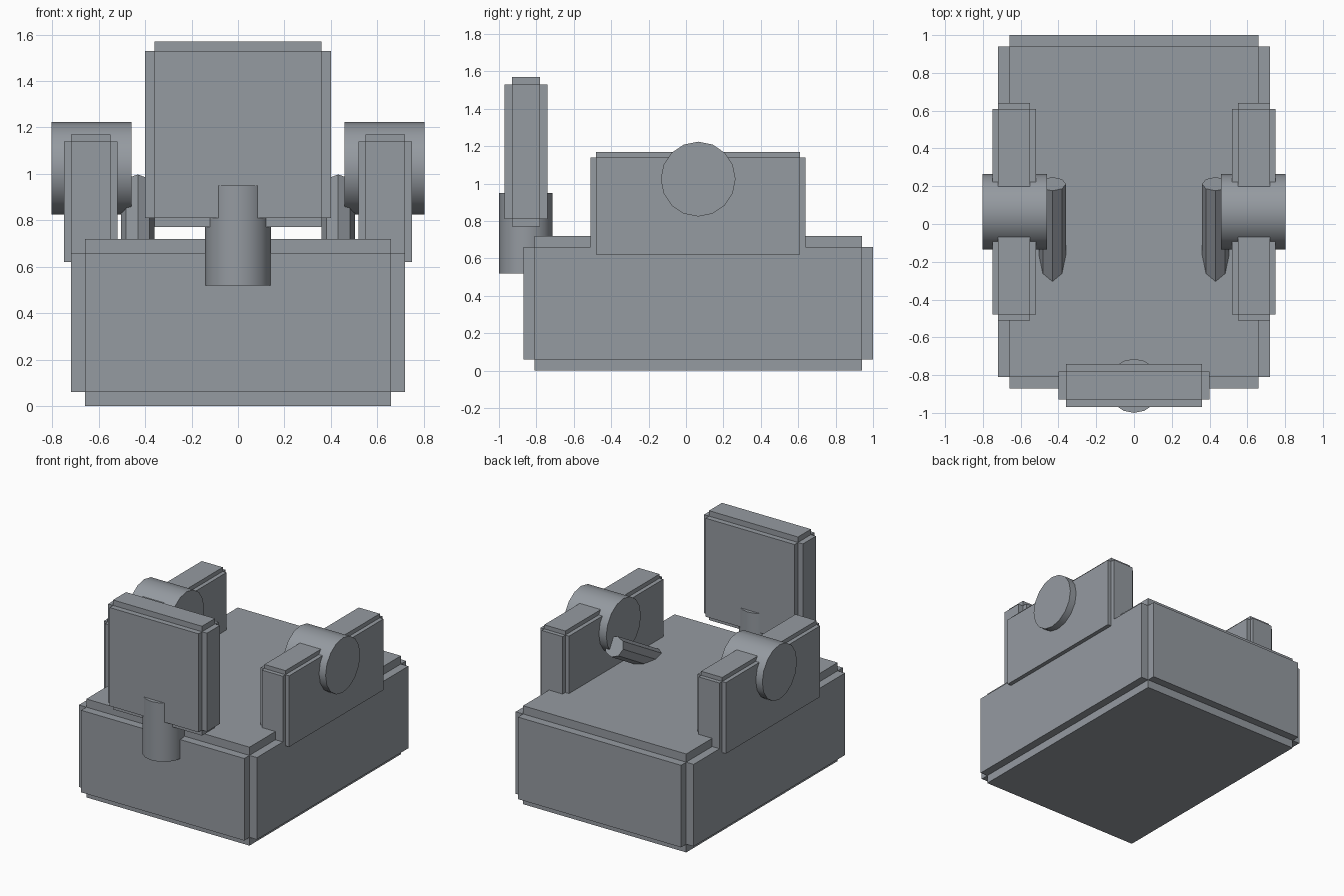
import bpy, bmesh
from math import radians, sin, cos
from mathutils import Vector, Matrix

if "Cube" in bpy.data.objects:
    bpy.data.objects.remove(bpy.data.objects["Cube"])

# Dark blue-grey metal for every part
metal = bpy.data.materials.new("dark_metal")
metal.diffuse_color = (0.30, 0.325, 0.355, 1)
metal.use_nodes = True
metal.node_tree.nodes["Principled BSDF"].inputs["Base Color"].default_value = metal.diffuse_color


def finish(bm, name):
    bmesh.ops.recalc_face_normals(bm, faces=bm.faces[:])
    mesh = bpy.data.meshes.new(name)
    bm.to_mesh(mesh)
    bm.free()
    mesh.materials.append(metal)
    obj = bpy.data.objects.new(name, mesh)
    bpy.context.collection.objects.link(obj)
    return obj


def notched_box(name, lo, hi, notch):
    """Box whose edges are cut by a square step: a core with six raised faces."""
    lo, hi = Vector(lo), Vector(hi)
    core = hi - lo - Vector((2 * notch,) * 3)
    bm = bmesh.new()
    bmesh.ops.create_cube(bm, size=1, matrix=Matrix.Translation((lo + hi) / 2)
                          @ Matrix.Diagonal((*core, 1)))
    bm.normal_update()
    out = bmesh.ops.extrude_discrete_faces(bm, faces=bm.faces[:])
    for f in out["faces"]:
        f.normal_update()
        offset = f.normal * notch
        for v in f.verts:
            v.co += offset
    return finish(bm, name)


def rod(name, start, end, radius, sides, smooth=True):
    """Capped cylinder between two points."""
    start, end = Vector(start), Vector(end)
    axis = end - start
    turn = Vector((0, 0, 1)).rotation_difference(axis.normalized()).to_matrix().to_4x4()
    bm = bmesh.new()
    bmesh.ops.create_cone(bm, cap_ends=True, segments=sides, radius1=radius,
                          radius2=radius, depth=axis.length,
                          matrix=Matrix.Translation((start + end) / 2) @ turn)
    obj = finish(bm, name)
    if smooth:
        bpy.ops.object.select_all(action='DESELECT')
        obj.select_set(True)
        bpy.context.view_layer.objects.active = obj
        bpy.ops.object.shade_smooth_by_angle(angle=radians(30))
    return obj


# Main body
notched_box("base", (-0.72, -0.87, 0), (0.72, 1.0, 0.72), 0.06)

# Upright front panel on its post
notched_box("front_panel", (-0.40, -0.97, 0.77), (0.40, -0.74, 1.57), 0.04)
rod("front_post", (0, -0.857, 0.52), (0, -0.857, 0.95), 0.143, 16)

# Side walls with pivots and slanted levers
tilt = radians(30)
for side, label in ((-1, "left"), (1, "right")):
    x0, x1 = sorted((side * 0.52, side * 0.75))
    notched_box(label + "_wall", (x0, -0.51, 0.59), (x1, 0.64, 1.17), 0.03)
    rod(label + "_pivot", (side * 0.46, 0.065, 1.024), (side * 0.803, 0.065, 1.024), 0.2, 16)
    top = Vector((side * 0.432, 0.212, 0.935))
    rod(label + "_lever", top, top - 0.7 * Vector((0, cos(tilt), sin(tilt))),
        0.072, 8, smooth=False)
